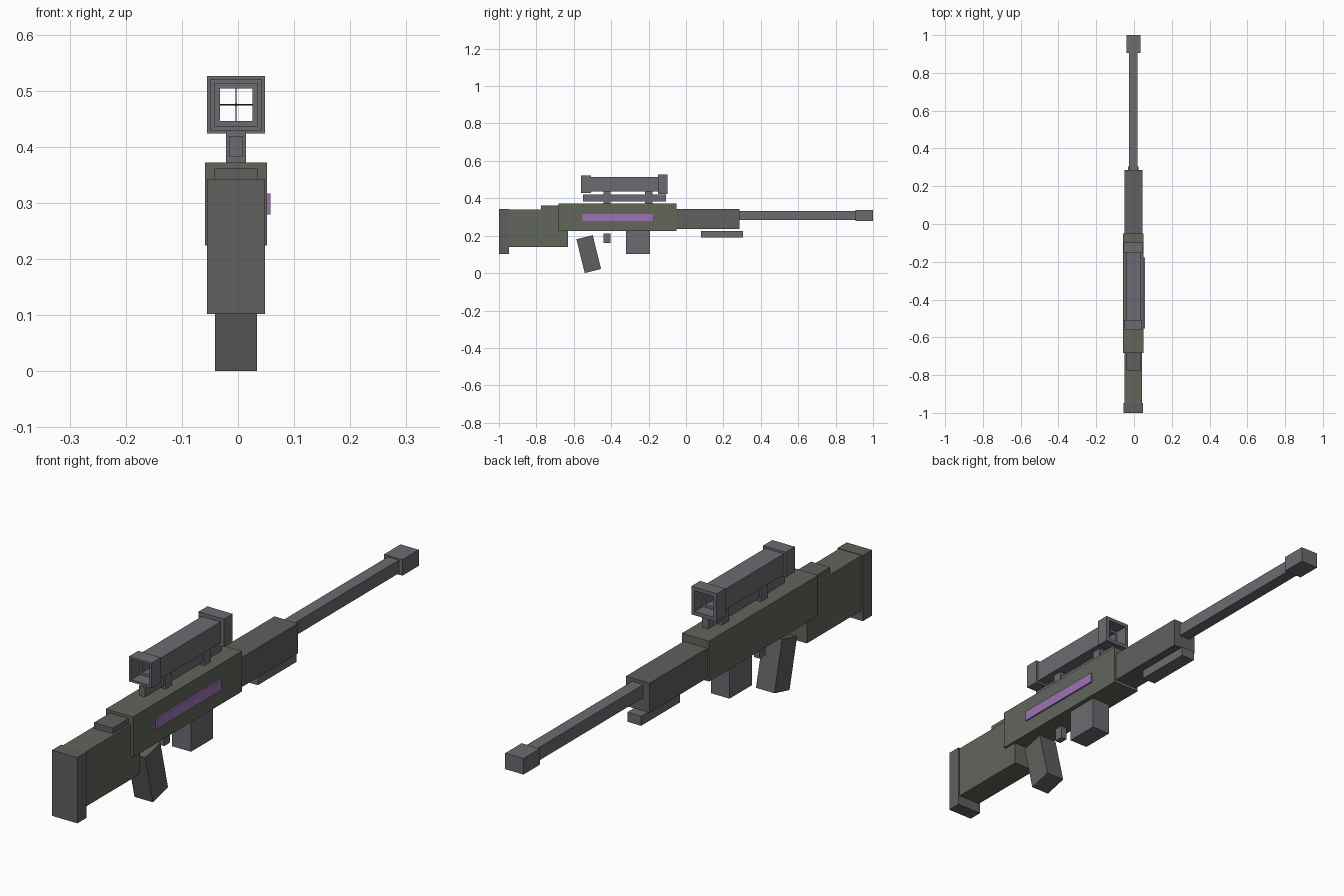
import bpy
import bmesh
import math
from mathutils import Matrix

if "Cube" in bpy.data.objects:
    bpy.data.objects.remove(bpy.data.objects["Cube"])

CX = -0.0035   # gun centreline; the side stripe shifts the bounding box
SCOPE_Z = 0.475


def paint(name, rgb):
    mat = bpy.data.materials.new(name)
    mat.diffuse_color = (*rgb, 1)
    mat.use_nodes = True
    mat.node_tree.nodes["Principled BSDF"].inputs["Base Color"].default_value = mat.diffuse_color
    return mat


OLIVE = paint("olive", (0.119, 0.133, 0.105))
DARK = paint("dark_grey", (0.122, 0.112, 0.112))
STEEL = paint("steel", (0.147, 0.147, 0.165))
PURPLE = paint("purple", (0.337, 0.171, 0.462))
BLACK = paint("black", (0.01, 0.01, 0.01))


def finish(name, bm, mat):
    bmesh.ops.recalc_face_normals(bm, faces=bm.faces)
    mesh = bpy.data.meshes.new(name)
    bm.to_mesh(mesh)
    bm.free()
    mesh.materials.append(mat)
    obj = bpy.data.objects.new(name, mesh)
    bpy.context.collection.objects.link(obj)
    return obj


def box(name, half_x, y, z, mat, x=CX, tilt=0):
    """Box from y and z ranges, optionally tilted about its centre."""
    bm = bmesh.new()
    size = Matrix.Diagonal((2 * half_x, y[1] - y[0], z[1] - z[0], 1))
    bmesh.ops.create_cube(bm, size=1, matrix=size)
    obj = finish(name, bm, mat)
    obj.location = (x, sum(y) / 2, sum(z) / 2)
    obj.rotation_euler.x = tilt
    return obj


def square_tube(name, outer, inner, y, mat):
    """Hollow square tube along y, open at both ends."""
    bm = bmesh.new()
    corners = [(-1, -1), (1, -1), (1, 1), (-1, 1)]
    rings = [[bm.verts.new((CX + sx * h, yy, SCOPE_Z + sz * h)) for sx, sz in corners]
             for h, yy in ((outer, y[0]), (outer, y[1]), (inner, y[1]), (inner, y[0]))]
    for a, b in zip(rings, rings[1:] + rings[:1]):
        for i in range(4):
            j = (i + 1) % 4
            bm.faces.new((a[i], a[j], b[j], b[i]))
    return finish(name, bm, mat)


# Stock and receiver
box("butt_pad", 0.0515, (-1, -0.947), (0.102, 0.343), DARK)
box("stock", 0.046, (-0.947, -0.63), (0.14, 0.341), OLIVE)
box("cheek_rest", 0.038, (-0.775, -0.67), (0.335, 0.362), DARK)
box("receiver", 0.055, (-0.683, -0.05), (0.224, 0.372), OLIVE)
box("side_stripe", 0.005, (-0.553, -0.178), (0.279, 0.317), PURPLE, x=0.0525)

# Handguard, barrel and folded support
box("handguard", 0.048, (-0.05, 0.285), (0.235, 0.344), DARK)
box("barrel", 0.0225, (0.27, 0.91), (0.284, 0.332), STEEL)
box("muzzle", 0.037, (0.905, 1), (0.279, 0.338), STEEL)
box("folded_support", 0.028, (0.08, 0.305), (0.19, 0.225), STEEL)

# Parts under the receiver
box("magazine", 0.038, (-0.322, -0.193), (0.102, 0.23), STEEL)
box("trigger", 0.012, (-0.44, -0.405), (0.161, 0.211), STEEL)
box("grip", 0.0375, (-0.565, -0.475), (0.0085, 0.1945), DARK, tilt=math.radians(13.8))

# Scope mount
box("scope_rail", 0.0125, (-0.551, -0.107), (0.383, 0.419), STEEL)
for i, y in enumerate((-0.4225, -0.199)):
    box(f"scope_post_{i + 1}", 0.018, (y - 0.019, y + 0.019), (0.37, 0.44), STEEL)

# Hollow scope with flared ends
square_tube("scope_tube", 0.038, 0.029, (-0.51, -0.148), STEEL)
square_tube("scope_eyepiece", 0.046, 0.038, (-0.561, -0.508), STEEL)
square_tube("scope_objective", 0.0515, 0.038, (-0.15, -0.099), STEEL)

# Crosshair inside the front of the tube
box("crosshair_horizontal", 0.029, (-0.171, -0.169), (SCOPE_Z - 0.001, SCOPE_Z + 0.001), BLACK)
box("crosshair_vertical", 0.001, (-0.171, -0.169), (SCOPE_Z - 0.029, SCOPE_Z + 0.029), BLACK)
box("crosshair_dot", 0.002, (-0.172, -0.168), (SCOPE_Z - 0.002, SCOPE_Z + 0.002), BLACK)
